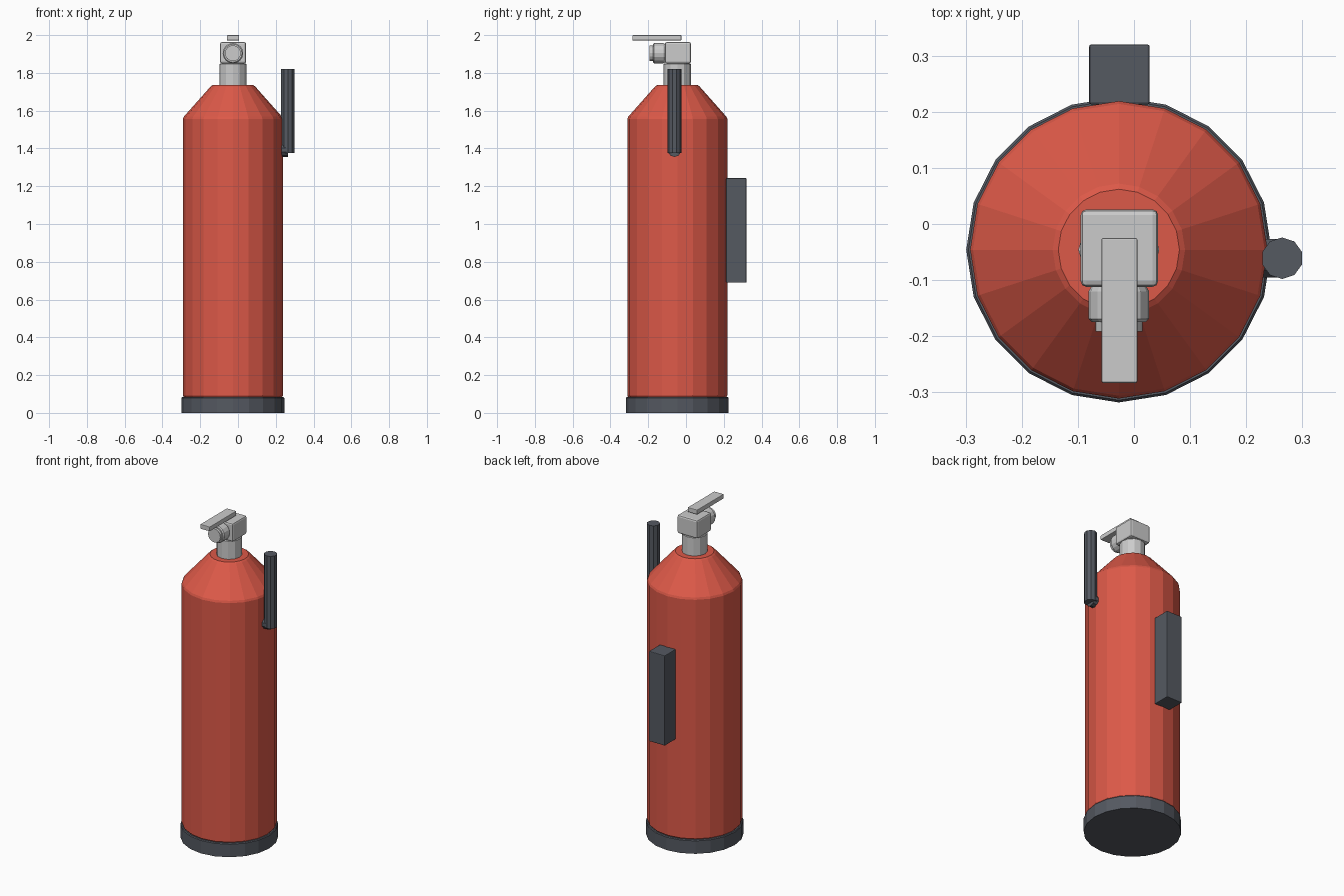
import bpy, bmesh, math
from mathutils import Matrix, Vector

if "Cube" in bpy.data.objects:
    bpy.data.objects.remove(bpy.data.objects["Cube"])


def material(name, rgb):
    m = bpy.data.materials.new(name)
    m.diffuse_color = (*rgb, 1)
    m.use_nodes = True
    m.node_tree.nodes["Principled BSDF"].inputs["Base Color"].default_value = m.diffuse_color
    return m


RED = material("red_paint", (0.72, 0.10, 0.065))
DARK = material("dark_rubber", (0.09, 0.10, 0.12))
CX, CY = -0.027, -0.046      # tank axis


def finish(name, bm, mat):
    bmesh.ops.recalc_face_normals(bm, faces=bm.faces)
    me = bpy.data.meshes.new(name)
    bm.to_mesh(me)
    bm.free()
    ob = bpy.data.objects.new(name, me)
    bpy.context.collection.objects.link(ob)
    if mat:
        me.materials.append(mat)
    return ob


def lathe(name, profile, sides, origin, rot=None, mat=None, phase=0.0):
    """Closed solid of revolution from (radius, height) points."""
    bm = bmesh.new()
    rings = []
    for r, h in profile:
        rings.append([bm.verts.new((r * math.cos(a), r * math.sin(a), h))
                      for a in (phase + 2 * math.pi * i / sides for i in range(sides))])
    for lo, hi in zip(rings, rings[1:]):
        for i in range(sides):
            j = (i + 1) % sides
            bm.faces.new((lo[i], lo[j], hi[j], hi[i]))
    bm.faces.new(rings[0][::-1])
    bm.faces.new(rings[-1])
    m = Matrix.Translation(origin)
    if rot:
        m = m @ Matrix.Rotation(math.radians(rot[1]), 4, rot[0])
    bm.transform(m)
    return finish(name, bm, mat)


def box(name, lo, hi, bevel, mat=None):
    lo, hi = Vector(lo), Vector(hi)
    bm = bmesh.new()
    bmesh.ops.create_cube(bm, size=1, matrix=Matrix.Translation((lo + hi) / 2)
                          @ Matrix.Diagonal((*(hi - lo), 1)))
    ob = finish(name, bm, mat)
    b = ob.modifiers.new("bevel", 'BEVEL')
    b.width, b.segments = bevel, 2
    return ob


# Tank with conical shoulder, and rubber foot ring
lathe("tank", [(0.260, 0.07), (0.260, 0.084), (0.265, 0.092), (0.265, 1.556),
               (0.260, 1.568), (0.118, 1.728), (0.108, 1.735)],
      20, (CX, CY, 0), mat=RED)
lathe("foot_ring", [(0.272, 0), (0.272, 0.079), (0.268, 0.084)], 20, (CX, CY, 0), mat=DARK)

# Valve: neck, head block, lever
lathe("valve_neck", [(0.072, 1.73), (0.072, 1.846), (0.068, 1.85)], 12, (CX, CY, 0))
box("valve_head", (-0.095, -0.112, 1.85), (0.043, 0.026, 1.963), 0.01)
box("lever", (-0.058, -0.283, 1.972), (0.006, -0.025, 2.0), 0.003)

# Pressure gauge facing the front
lathe("gauge", [(0.048, 0), (0.054, 0.01), (0.054, 0.059), (0.048, 0.065)],
      16, (CX, -0.110, 1.904), ('X', 90))
lathe("gauge_face", [(0.042, 0), (0.042, 0.022)], 16, (CX, -0.170, 1.904), ('X', 90))

# Hose: upright tube and short stub into the tank
lathe("hose", [(0.037, 1.375), (0.037, 1.82)], 10, (0.264, -0.061, 0),
      mat=DARK, phase=math.pi / 10)
lathe("hose_stub", [(0.036, 0), (0.036, 0.05)], 10, (0.214, -0.061, 1.391),
      ('Y', 90), mat=DARK)

# Wall bracket on the back
box("wall_bracket", (-0.08, 0.213, 0.69), (0.028, 0.32, 1.243), 0.004, DARK)
